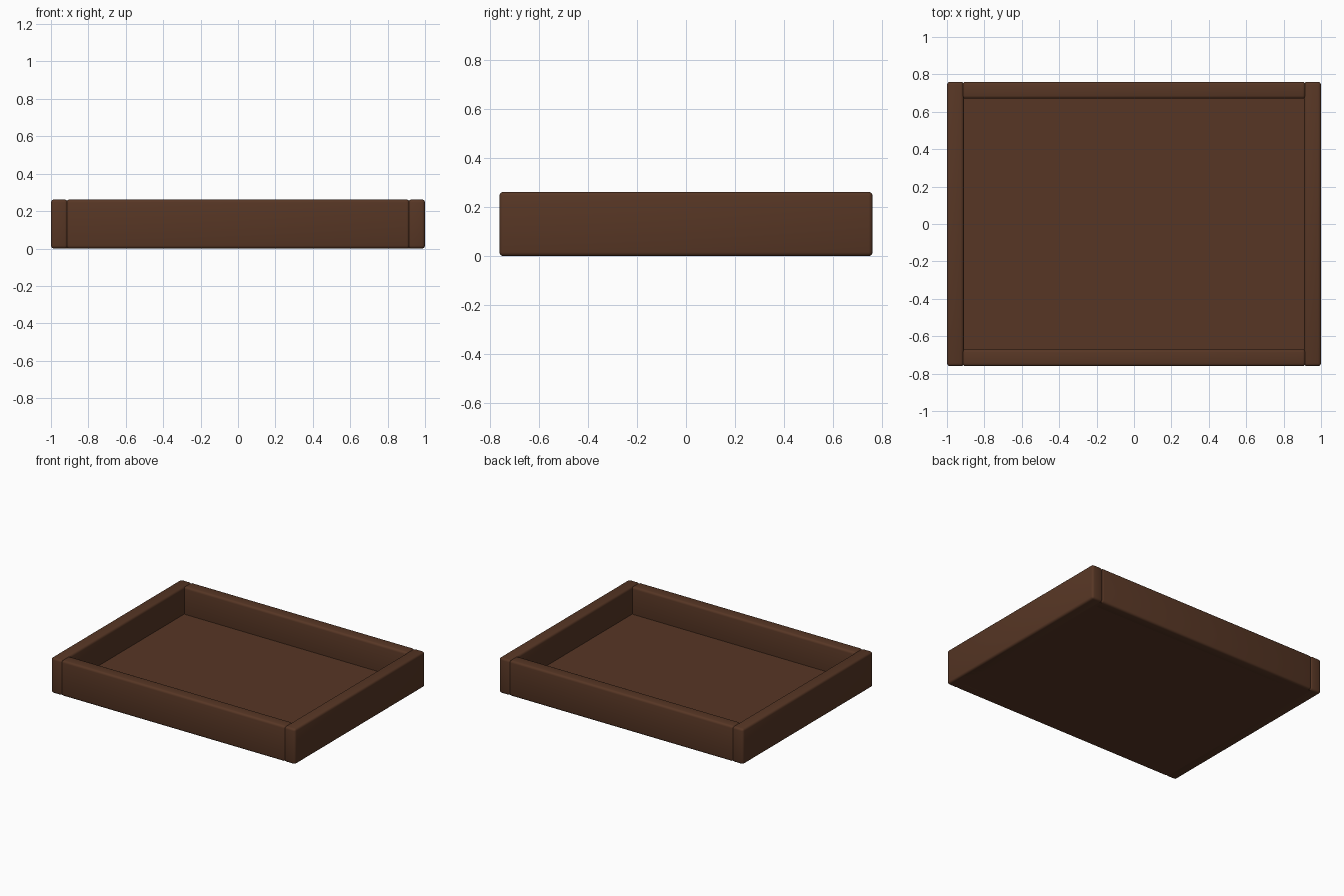
import bpy

cube = bpy.data.objects.get("Cube")
if cube:
    bpy.data.objects.remove(cube, do_unlink=True)

HALF_X, HALF_Y, HEIGHT = 1.0, 0.76, 0.262
WALL, FLOOR_TOP, ROUND = 0.09, 0.06, 0.016

wood = bpy.data.materials.new("dark brown wood")
wood.use_nodes = True
colour = (0.095, 0.037, 0.018, 1)
wood.diffuse_color = colour
wood.node_tree.nodes["Principled BSDF"].inputs["Base Color"].default_value = colour


def board(name, low, high, rounding):
    """Box between two corners, with softly rounded edges."""
    centre = [(a + b) / 2 for a, b in zip(low, high)]
    bpy.ops.mesh.primitive_cube_add(size=1, location=centre)
    obj = bpy.context.object
    obj.name = obj.data.name = name
    obj.scale = [b - a for a, b in zip(low, high)]
    bpy.ops.object.transform_apply(location=False, rotation=False, scale=True)
    obj.data.materials.append(wood)
    if rounding:
        bevel = obj.modifiers.new("rounded edges", "BEVEL")
        bevel.width = rounding
        bevel.segments = 3
        bpy.ops.object.modifier_apply(modifier=bevel.name)
        bpy.ops.object.shade_smooth_by_angle()
    return obj


# Side walls run the full depth
for name, side in (("left_wall", 1), ("right_wall", -1)):
    xs = sorted((side * HALF_X, side * (HALF_X - WALL)))
    board(name, (xs[0], -HALF_Y, 0), (xs[1], HALF_Y, HEIGHT), ROUND)

# Front and back walls fit between the side walls
span = HALF_X - WALL + 0.007
for name, side in (("front_wall", -1), ("back_wall", 1)):
    ys = sorted((side * HALF_Y, side * (HALF_Y - WALL)))
    board(name, (-span, ys[0], 0), (span, ys[1], HEIGHT), ROUND)

# Floor panel closes the underside
inset = ROUND
board("floor_panel", (inset - HALF_X, inset - HALF_Y, 0),
      (HALF_X - inset, HALF_Y - inset, FLOOR_TOP), 0)
